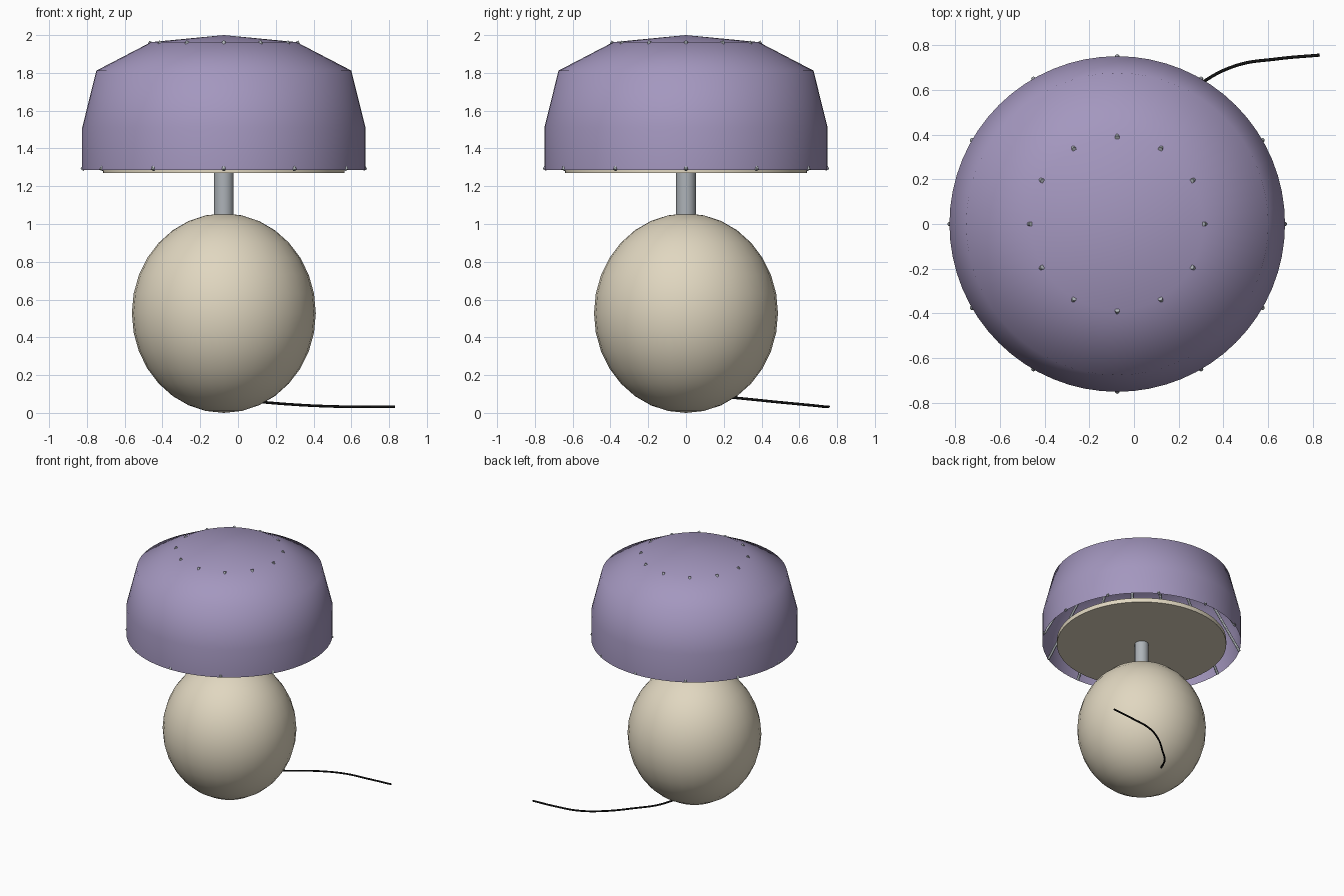
import bpy, bmesh, math
from mathutils import Vector, Matrix

if "Cube" in bpy.data.objects:
    bpy.data.objects.remove(bpy.data.objects["Cube"], do_unlink=True)

CX = -0.075  # lamp axis


def material(name, rgb):
    m = bpy.data.materials.new(name)
    m.use_nodes = True
    m.diffuse_color = (*rgb, 1)
    m.node_tree.nodes["Principled BSDF"].inputs["Base Color"].default_value = (*rgb, 1)
    return m


lilac = material("lilac", (0.37, 0.31, 0.52))
cream = material("cream", (0.75, 0.68, 0.53))
metal = material("grey metal", (0.42, 0.45, 0.48))
black = material("black rubber", (0.006, 0.006, 0.006))


def finish(name, bm, mat, angle):
    bmesh.ops.recalc_face_normals(bm, faces=bm.faces)
    mesh = bpy.data.meshes.new(name)
    bm.to_mesh(mesh)
    bm.free()
    mesh.materials.append(mat)
    ob = bpy.data.objects.new(name, mesh)
    bpy.context.collection.objects.link(ob)
    bpy.ops.object.select_all(action="DESELECT")
    ob.select_set(True)
    bpy.context.view_layer.objects.active = ob
    bpy.ops.object.shade_smooth_by_angle(angle=math.radians(angle))
    return ob


def lathe(name, profile, mat, steps, angle):
    """Spin a (radius, height) profile round the lamp axis."""
    bm = bmesh.new()
    vs = [bm.verts.new((CX + r, 0, z)) for r, z in profile]
    es = [bm.edges.new(pair) for pair in zip(vs, vs[1:])]
    bmesh.ops.spin(bm, geom=vs + es, cent=(CX, 0, 0), axis=(0, 0, 1),
                   angle=math.tau, steps=steps)
    bmesh.ops.remove_doubles(bm, verts=bm.verts, dist=0.0001)
    return finish(name, bm, mat, angle)


# Open shade, the disc inside its rim, and the stem
lathe("shade", [(0.75, 1.285), (0.75, 1.51), (0.675, 1.812), (0.385, 1.963), (0, 2.0)],
      lilac, 64, 80)
lathe("shade_disc", [(0, 1.27), (0.64, 1.27), (0.64, 1.305), (0, 1.305)], cream, 64, 30)
lathe("stem", [(0, 1.03), (0.052, 1.03), (0.052, 1.28), (0, 1.28)], metal, 32, 30)

# Slightly tall round base
bm = bmesh.new()
bmesh.ops.create_uvsphere(bm, u_segments=32, v_segments=16, radius=1)
bmesh.ops.transform(bm, verts=bm.verts, matrix=Matrix.Translation((CX, 0, 0.528))
                    @ Matrix.Diagonal((0.487, 0.487, 0.528, 1)))
finish("round_base", bm, cream, 60)

# Twelve straight rods from the rim to the top, their ends poking through
bm = bmesh.new()
low, high = Vector((0.75, 0, 1.286)), Vector((0.385, 0, 1.966))
axis = high - low
lean = axis.to_track_quat("Z", "Y").to_matrix().to_4x4()
for i in range(12):
    place = (Matrix.Translation((CX, 0, 0)) @ Matrix.Rotation(i * math.tau / 12, 4, "Z")
             @ Matrix.Translation((low + high) / 2) @ lean)
    bmesh.ops.create_cone(bm, cap_ends=True, segments=12, radius1=0.01, radius2=0.01,
                          depth=axis.length, matrix=place)
finish("shade_rods", bm, metal, 30)

# Cable leaving the back of the base
path = [(CX, 0.22, 0.084), (0.0, 0.36, 0.07), (0.12, 0.477, 0.058), (0.28, 0.615, 0.045),
        (0.45, 0.706, 0.036), (0.64, 0.738, 0.032), (0.83, 0.755, 0.033)]
curve = bpy.data.curves.new("cable", "CURVE")
curve.dimensions = "3D"
curve.bevel_depth = 0.007
curve.bevel_resolution = 2
curve.use_fill_caps = True
spline = curve.splines.new("BEZIER")
spline.bezier_points.add(len(path) - 1)
for point, co in zip(spline.bezier_points, path):
    point.co = co
    point.handle_left_type = point.handle_right_type = "AUTO"
curve.materials.append(black)
bpy.context.collection.objects.link(bpy.data.objects.new("cable", curve))
